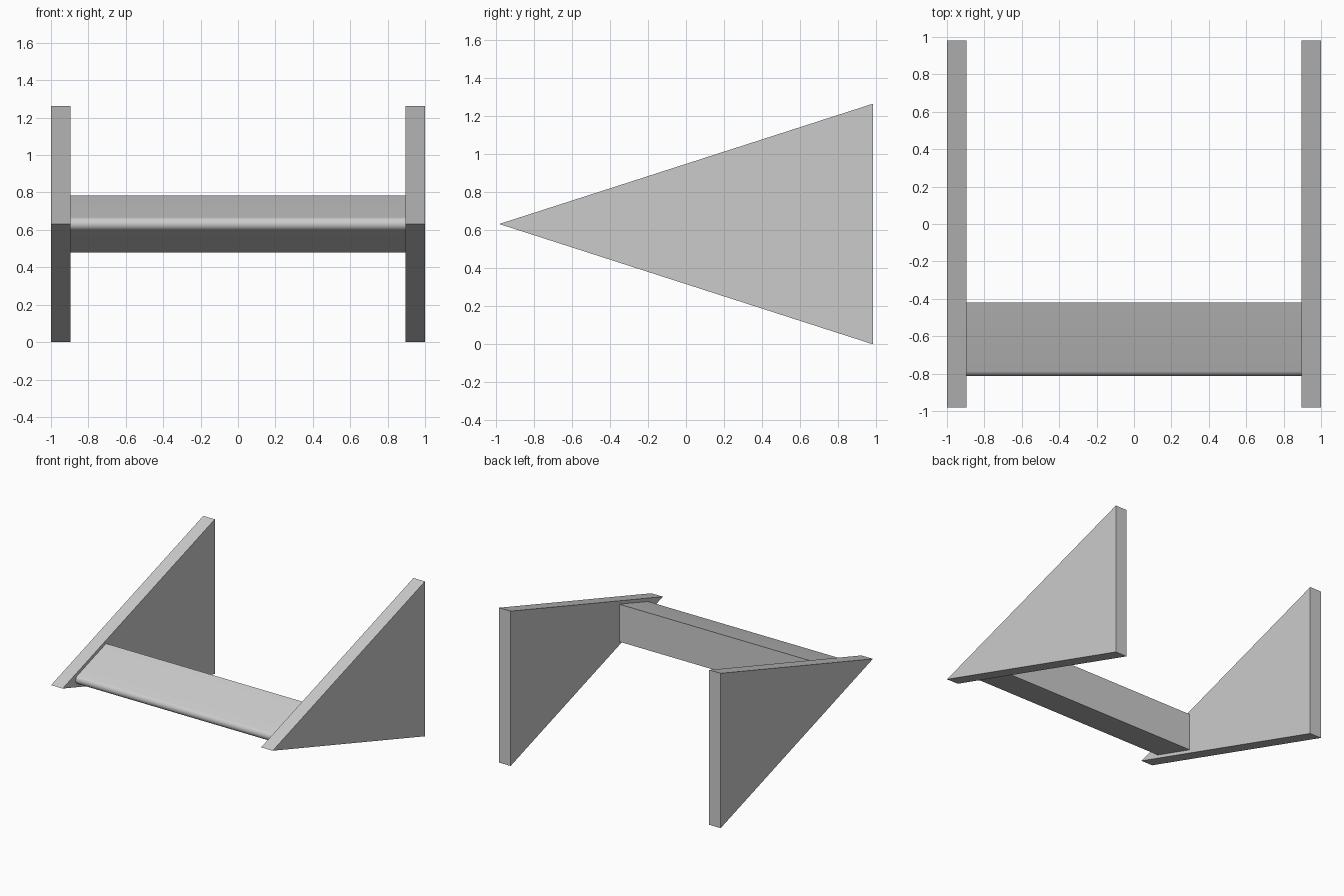
import bpy, bmesh
from math import atan, sin, cos, pi

if "Cube" in bpy.data.objects:
    bpy.data.objects.remove(bpy.data.objects["Cube"])

D, H, T = 0.981, 1.263, 0.104   # half depth, height, plate thickness
MID = H / 2
INNER = 1 - T


def prism(name, profile, x0, x1):
    """Extrude a closed (y, z) profile from x0 to x1."""
    bm = bmesh.new()
    face = bm.faces.new([bm.verts.new((x0, y, z)) for y, z in profile])
    res = bmesh.ops.extrude_face_region(bm, geom=[face])
    verts = [v for v in res["geom"] if isinstance(v, bmesh.types.BMVert)]
    bmesh.ops.translate(bm, verts=verts, vec=(x1 - x0, 0, 0))
    bmesh.ops.recalc_face_normals(bm, faces=bm.faces)
    mesh = bpy.data.meshes.new(name)
    bm.to_mesh(mesh)
    bm.free()
    obj = bpy.data.objects.new(name, mesh)
    bpy.context.collection.objects.link(obj)
    return obj


# Triangular side plates
triangle = [(-D, MID), (D, 0), (D, H)]
prism("left_side_plate", triangle, -1, -INNER)
prism("right_side_plate", triangle, INNER, 1)

# Wedge crossbar with a rounded nose, parallel to the plate edges
back, half, nose_tip = -0.42, 0.153, -0.812
a = atan(MID / (2 * D))
apex = back - half * 2 * D / MID
r = (nose_tip - apex) * sin(a) / (1 - sin(a))
centre = nose_tip + r
N = 16
wedge = [(back, MID - half), (back, MID + half)]
for i in range(N + 1):
    t = (pi / 2 + a) + (pi - 2 * a) * i / N
    wedge.append((centre + r * cos(t), MID + r * sin(t)))
bar = prism("crossbar", wedge, -INNER, INNER)

bpy.ops.object.select_all(action='DESELECT')
bar.select_set(True)
bpy.context.view_layer.objects.active = bar
bpy.ops.object.shade_smooth_by_angle(angle=0.5)
